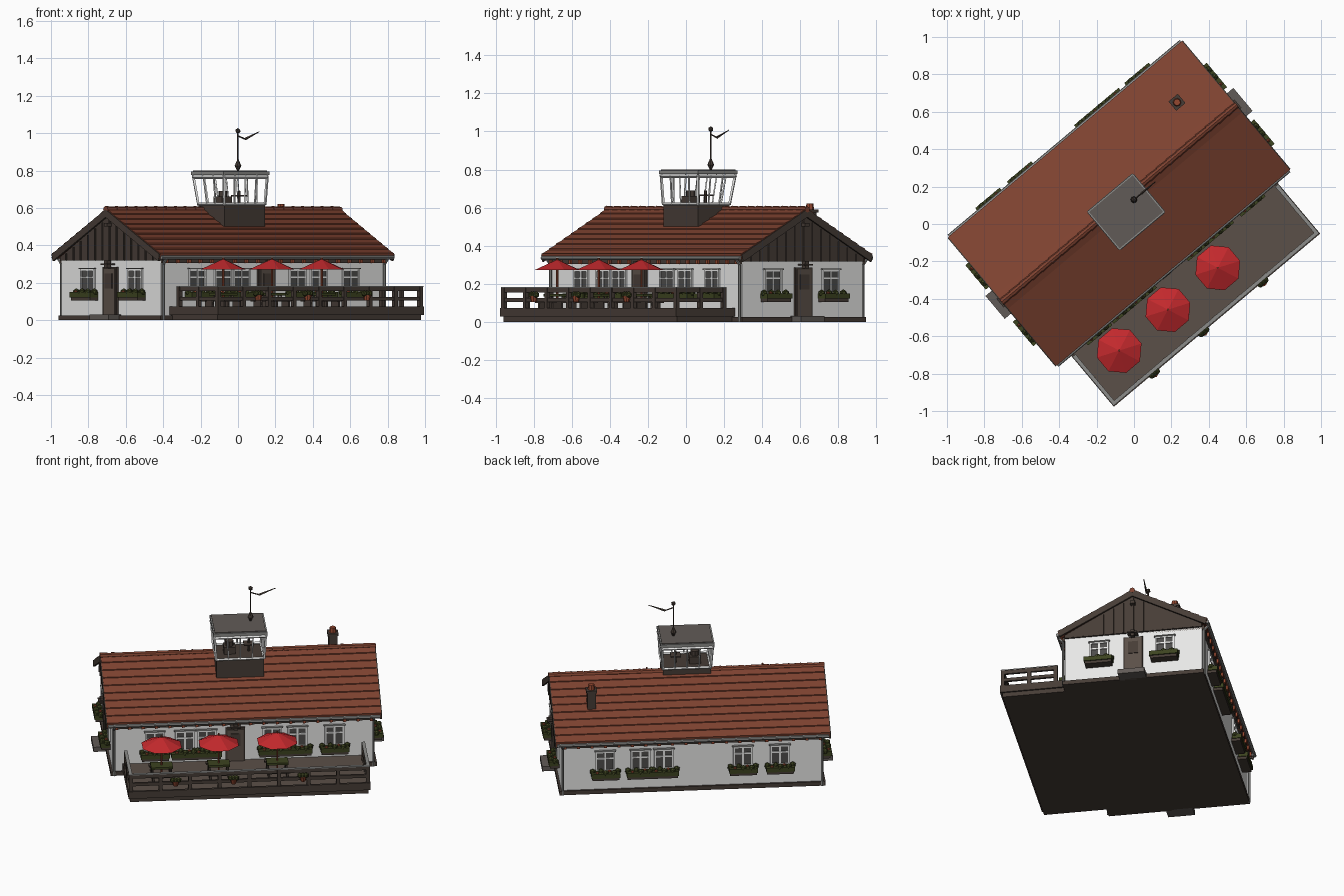
import bpy, bmesh, math
from mathutils import Matrix, Vector

if "Cube" in bpy.data.objects:
    bpy.data.objects.remove(bpy.data.objects["Cube"])

# The house is built along its own axes, then turned 40 degrees
SITE = Matrix.Translation((-0.08, 0.11, 0)) @ Matrix.Rotation(math.radians(40), 4, 'Z')


def mat(name, r, g, b):
    m = bpy.data.materials.new(name)
    m.diffuse_color = (r, g, b, 1)
    m.use_nodes = True
    m.node_tree.nodes["Principled BSDF"].inputs["Base Color"].default_value = m.diffuse_color
    return m


WHITE = mat("white plaster", 0.80, 0.80, 0.79)
TILE = mat("roof tile", 0.21, 0.055, 0.030)
WOOD = mat("dark wood", 0.062, 0.046, 0.037)
DECK = mat("deck brown", 0.105, 0.080, 0.065)
RED = mat("parasol red", 0.55, 0.022, 0.026)
GREEN = mat("foliage green", 0.046, 0.056, 0.014)
CLAY = mat("terracotta", 0.30, 0.065, 0.030)
METAL = mat("metal grey", 0.26, 0.26, 0.25)
PANE = mat("window dark", 0.075, 0.073, 0.07)
FELT = mat("flat roof grey", 0.12, 0.105, 0.095)


class Part:
    """Collects simple shapes into one object of one colour."""

    def __init__(self, name, material):
        self.name, self.material, self.bm = name, material, bmesh.new()

    def box(self, x, y, z, m=Matrix()):
        c = Vector([(a[0] + a[1]) / 2 for a in (x, y, z)])
        s = [a[1] - a[0] for a in (x, y, z)]
        bmesh.ops.create_cube(self.bm, size=1, matrix=m @ Matrix.Translation(c) @ Matrix.Diagonal((*s, 1)))

    def tube(self, p, q, r1, r2=None, n=8, spin=0):
        p, q = Vector(p), Vector(q)
        rot = (q - p).to_track_quat('Z', 'Y').to_matrix().to_4x4()
        bmesh.ops.create_cone(self.bm, cap_ends=True, segments=n, radius1=r1,
                              radius2=r1 if r2 is None else r2, depth=(q - p).length,
                              matrix=Matrix.Translation((p + q) / 2) @ rot @ Matrix.Rotation(spin, 4, 'Z'))

    def ball(self, p, r, sub=1, m=Matrix()):
        bmesh.ops.create_icosphere(self.bm, subdivisions=sub, radius=r, matrix=m @ Matrix.Translation(p))

    def prism(self, pts, u0, u1):
        f = self.bm.faces.new([self.bm.verts.new((u0, v, z)) for v, z in pts])
        g = bmesh.ops.extrude_face_region(self.bm, geom=[f])
        new = [e for e in g["geom"] if isinstance(e, bmesh.types.BMVert)]
        bmesh.ops.translate(self.bm, verts=new, vec=(u1 - u0, 0, 0))

    def done(self):
        bmesh.ops.recalc_face_normals(self.bm, faces=self.bm.faces)
        me = bpy.data.meshes.new(self.name)
        self.bm.to_mesh(me)
        self.bm.free()
        me.materials.append(self.material)
        ob = bpy.data.objects.new(self.name, me)
        ob.matrix_world = SITE
        bpy.context.collection.objects.link(ob)


A, B = 0.78, 0.413     # half length and half width of the walls

# Walls, plinth and gables
walls = Part("walls", WHITE)
walls.box((-A, A), (-B, B), (0.02, 0.33))
walls.done()
plinth = Part("plinth", WOOD)
plinth.box((-A - .012, A + .012), (-B - .012, B + .012), (0, 0.026))
plinth.done()
gable = Part("gable_boards", WOOD)
gable.prism([(-B, .318), (B, .318), (B, .338), (0, .566), (-B, .338)], -A - .01, A + .01)
gable.box((-A, A), (-B - .015, B + .015), (.305, .33))
for s in (-1, 1):
    for k in range(13):                                   # gable battens
        v = -.36 + .06 * k
        gable.box((s * (A + .012) - .004, s * (A + .012) + .004), (v - .004, v + .004),
                  (.318, .555 - abs(v) * .55))
gable.done()

# Roof with stepped tile courses
N, STEP = 9, .006
side = []
for i in range(N):
    a, b = i / N, (i + 1) / N
    side += [(.45 * (1 - a), .352 + .24 * a + STEP), (.45 * (1 - b), .352 + .24 * b)]
outer = [(-v, z) for v, z in side[:-1]] + [(0, .598)] + side[:-1][::-1]
roof = Part("tiled_roof", TILE)
roof.prism(outer + [(.445, .328), (0, .565), (-.445, .328)], -.815, .815)
roof.done()
ridge = Part("ridge_tiles", TILE)
for k in range(24):
    u = -.82 + k * 1.64 / 24
    ridge.tube((u, 0, .59), (u + .07, 0, .59), .02, .016)
ridge.done()
barge = Part("barge_boards", WOOD)
for s in (-1, 1):
    for t in (-1, 1):
        u = s * .815
        barge.prism([(t * .448, .352), (0, .592), (0, .55), (t * .44, .315)], u - .006, u + .006)
barge.done()

# Rafter ends, gutters and downpipes
rafters = Part("rafter_ends", CLAY)
gutters = Part("gutters", METAL)
for t in (-1, 1):
    for k in range(20):
        u = -.76 + k * .08
        rafters.box((u - .009, u + .009), sorted((t * .41, t * .44)), (.305, .33))
    gutters.tube((-.81, t * .45, .335), (.81, t * .45, .335), .011)
    for s in (-1, 1):
        gutters.tube((s * .772, t * .45, .33), (s * .772, t * .424, .30), .008, n=6)
        gutters.tube((s * .772, t * .424, .30), (s * .772, t * .424, .0), .008, n=6)
rafters.done()
gutters.done()


# Windows, doors, flower boxes and lamps on each wall (local -y is outward)
def face(x, y, deg):
    return Matrix.Translation((x, y, 0)) @ Matrix.Rotation(math.radians(deg), 4, 'Z')


panes, frames = Part("window_panes", PANE), Part("window_frames", WHITE)
trim, doors = Part("window_surrounds", METAL), Part("doors", DECK)
door_trim, boxes = Part("door_frames", WOOD), Part("flower_boxes", WOOD)
plants, blooms = Part("window_plants", GREEN), Part("flowers", CLAY)
lamps, steps = Part("wall_lamps", WOOD), Part("door_steps", FELT)
FACADES = [(face(0, -B, 0), (-.53, -.35, -.22, .17, .32, .54), -.05),
           (face(A, 0, 90), (-.205, .19), 0),
           (face(0, B, 180), (-.52, -.31, -.17, .30, .52), None),
           (face(-A, 0, -90), (-.19, .205), 0)]
for m, windows, door in FACADES:
    for x in windows:
        panes.box((x - .05, x + .05), (-.004, .01), (.155, .268), m)
        for dx in (-.053, 0, .053):
            frames.box((x + dx - .005, x + dx + .005), (-.011, 0), (.15, .272), m)
        for z in (.15, .228, .268):
            frames.box((x - .056, x + .056), (-.010, 0), (z - .004, z + .005), m)
        trim.box((x - .064, x + .064), (-.016, 0), (.273, .28), m)
        boxes.box((x - .08, x + .08), (-.055, 0), (.105, .13), m)
        plants.box((x - .085, x + .085), (-.062, -.004), (.122, .15), m)
        for k in range(7):
            p = (x - .075 + k * .025, -.034 + .012 * (-1) ** k, .15)
            (blooms if k % 3 == 1 else plants).ball(p, .011 if k % 3 == 1 else .02, 1, m)
    if door is not None:
        low = .07 if windows[0] < -.5 else .03
        door_trim.box((door - .058, door + .058), (-.012, 0), (low, .285), m)
        doors.box((door - .048, door + .048), (-.018, 0), (low, .275), m)
        door_trim.box((door - .03, door + .03), (-.022, 0), (.17, .25), m)
        lamps.box((door - .03, door + .03), (-.05, 0), (.296, .304), m)
        lamps.box((door - .012, door + .012), (-.04, -.012), (.28, .32), m)
    if len(windows) == 2:
        steps.box((-.08, .08), (-.085, 0), (0, .03), m)
        lamps.box((-.014, .014), (-.04, 0), (.50, .52), m)
for p in (panes, frames, trim, doors, door_trim, boxes, plants, blooms, lamps, steps):
    p.done()

# Terrace deck and skirt
deck = Part("terrace_floor", DECK)
deck.box((-.71, .71), (-.80, -B), (.045, .07))
deck.done()
skirt = Part("terrace_skirt", WOOD)
skirt.box((-.72, .72), (-.815, -.80), (.028, .074))
for s in (-1, 1):
    skirt.box(sorted((s * .70, s * .72)), (-.80, -B), (.028, .074))
skirt.box((-.71, .71), (-.80, -B), (0, .045))
skirt.done()

# Railing: posts, two rails and a pale cap
rail, cap = Part("railing", WOOD), Part("handrail_cap", METAL)
for k in range(9):
    u = -.705 + k * 1.41 / 8
    rail.box((u - .011, u + .011), (-.81, -.788), (.06, .178))
for z0, z1 in ((.105, .125), (.155, .178)):
    rail.box((-.715, .715), (-.806, -.792), (z0, z1))
    for s in (-1, 1):
        rail.box((s * .707 - .007, s * .707 + .007), (-.80, -.47), (z0, z1))
cap.box((-.718, .718), (-.81, -.79), (.178, .183))
for s in (-1, 1):
    for v in (-.64, -.48):
        rail.box((s * .707 - .011, s * .707 + .011), (v - .011, v + .011), (.06, .178))
    cap.box((s * .707 - .01, s * .707 + .01), (-.79, -.468), (.178, .183))
rail.done()
cap.done()

# Parasols, tables, benches and railing pots
canopy, poles = Part("parasol_canopies", RED), Part("parasol_poles", CLAY)
tables, seats = Part("tables", GREEN), Part("benches", WOOD)
pots, pot_plants = Part("railing_pots", CLAY), Part("railing_plants", GREEN)
for u in (-.505, -.165, .183):
    v = -.603
    canopy.tube((u, v, .272), (u, v, .325), .125, .006, 8, math.pi / 8)
    poles.tube((u, v, .07), (u, v, .335), .006, n=6)
    tables.box((u - .065, u + .065), (v - .04, v + .04), (.132, .145))
    for s in (-1, 1):
        seats.box((u - .07, u + .07), sorted((v + s * .065, v + s * .095)), (.10, .11))
        for t in (-1, 1):
            seats.box((u + t * .055 - .006, u + t * .055 + .006),
                      sorted((v + s * .02, v + s * .08)), (.07, .105))
            seats.tube((u + t * .055, v + s * .03, .07), (u + t * .055, v + s * .01, .132), .006, n=4)
for u in (-.44, -.095, .318):
    pots.tube((u, -.818, .105), (u, -.818, .135), .014, .022)
    for d in (-.018, 0, .018):
        pot_plants.ball((u + d, -.818, .142), .018)
for p in (canopy, poles, tables, seats, pots, pot_plants):
    p.done()

# Lookout turret: boarded base, flared white window posts, flat roof
base = Part("turret_base", WOOD)
base.box((-.142, .142), (-.18, .035), (.48, .615))
base.done()
glazing = Part("turret_window_frame", WHITE)
lo, hi = (.142, -.18, .035), (.152, -.187, .068)


def ring_pt(k, i, n, h, z):
    """Point i of n on side k of the window band."""
    a, v0, v1 = h
    c = [(-a, v0), (a, v0), (a, v1), (-a, v1)]
    p, q = Vector((*c[k], z)), Vector((*c[(k + 1) % 4], z))
    return p.lerp(q, i / n)


for k in range(4):
    n = 4 if k % 2 == 0 else 3
    for i in range(n):
        glazing.tube(ring_pt(k, i, n, lo, .615), ring_pt(k, i, n, hi, .775), .008 if i == 0 else .005, n=4)
    glazing.tube(ring_pt(k, 0, 1, lo, .62), ring_pt(k, 1, 1, lo, .62), .008, n=4)
    glazing.tube(ring_pt(k, 0, 1, hi, .765), ring_pt(k, 1, 1, hi, .765), .010, n=4)
glazing.done()
inside = Part("turret_furniture", WOOD)
inside.box((-.09, -.02), (-.10, -.03), (.615, .66))
inside.tube((-.055, -.065, .66), (-.055, -.065, .69), .025)
inside.tube((.06, -.06, .615), (.06, -.06, .69), .008, n=6)
inside.box((.03, .09), (-.09, -.03), (.66, .668))
inside.done()
fascia = Part("turret_fascia", METAL)
fascia.box((-.16, .16), (-.194, .076), (.776, .796))
fascia.done()
flat = Part("turret_roof", FELT)
flat.box((-.152, .152), (-.186, .068), (.79, .80))
flat.done()

# Weather vane
vane = Part("weather_vane", WOOD)
c = (.074, -.036)
vane.tube((*c, .80), (*c, 1.01), .004, n=6)
vane.tube((*c, .825), (*c, .858), .018, .004)
vane.tube((*c, .80), (*c, .825), .005, .018)
vane.ball((*c, 1.012), .015)
vane.tube((c[0], c[1], .985), (c[0] + .05, c[1], .968), .004, n=4)
vane.tube((c[0] + .05, c[1], .968), (c[0] + .15, c[1], 1.008), .007, .002, n=4)
vane.done()

# Chimney with clay pot
chimney = Part("chimney", WOOD)
chimney.box((.56, .61), (.19, .24), (.44, .575))
chimney.box((.553, .617), (.183, .247), (.575, .59))
chimney.done()
pot = Part("chimney_pot", CLAY)
pot.tube((.585, .215, .59), (.585, .215, .622), .022, .018)
pot.done()
